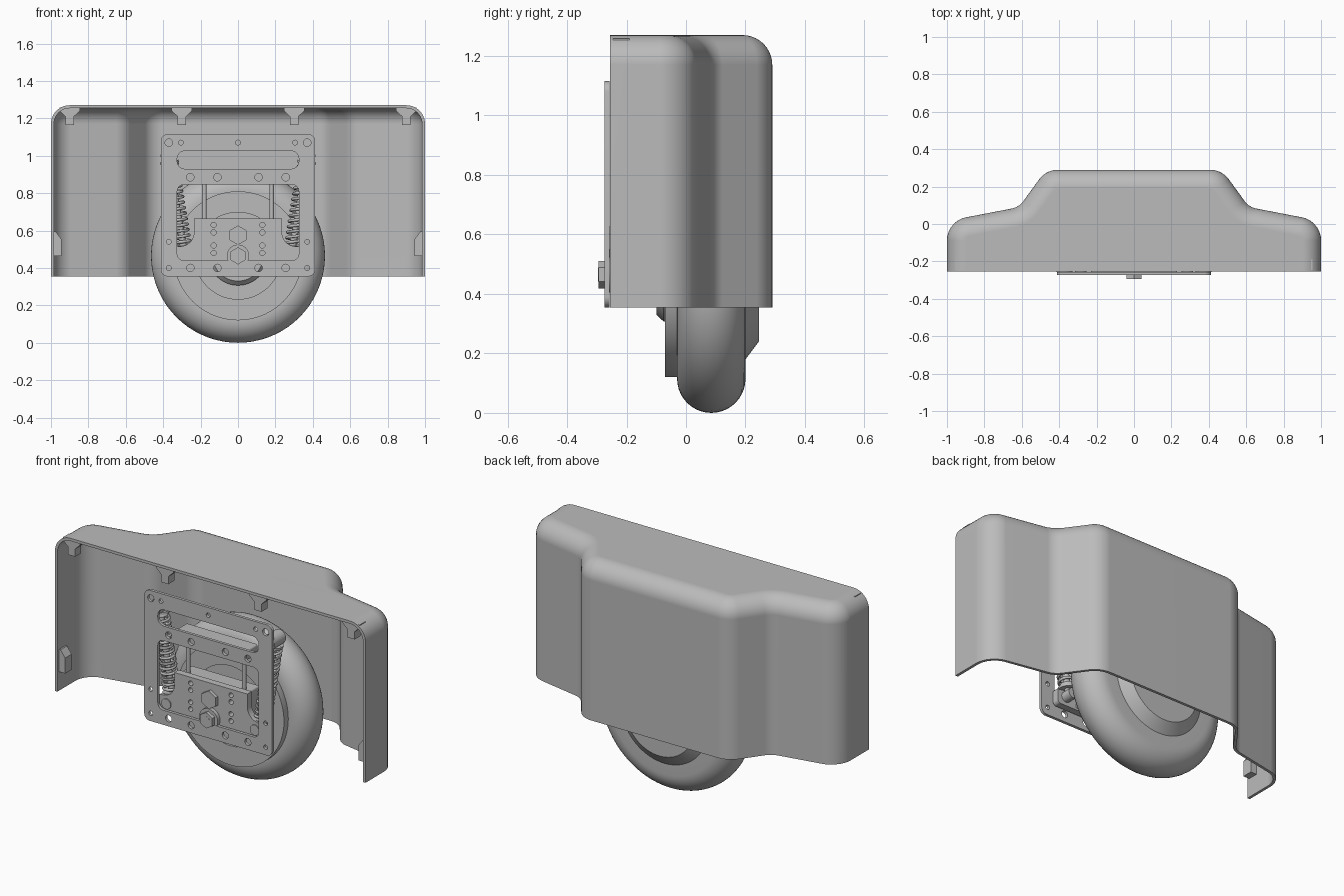
import bpy, bmesh
from math import pi, sin, cos, tan, radians
from mathutils import Vector, Matrix

cube = bpy.data.objects.get("Cube")
if cube:
    bpy.data.objects.remove(cube, do_unlink=True)

grey = bpy.data.materials.new("plain grey")
grey.use_nodes = True
grey.diffuse_color = (0.5, 0.5, 0.5, 1)
for node in grey.node_tree.nodes:
    if node.type == 'BSDF_PRINCIPLED':
        node.inputs["Base Color"].default_value = (0.5, 0.5, 0.5, 1)
        node.inputs["Roughness"].default_value = 0.6


def add_object(name, data):
    ob = bpy.data.objects.new(name, data)
    bpy.context.scene.collection.objects.link(ob)
    return ob


def finish(name, mesh, angle=32):
    """Clean a mesh, shade it and add it as a part."""
    bm = bmesh.new()
    bm.from_mesh(mesh)
    bmesh.ops.remove_doubles(bm, verts=bm.verts, dist=0.0001)
    bmesh.ops.recalc_face_normals(bm, faces=bm.faces)
    bm.to_mesh(mesh)
    bm.free()
    mesh.shade_smooth()
    mesh.set_sharp_from_angle(angle=radians(angle))
    mesh.materials.clear()
    mesh.materials.append(grey)
    return add_object(name, mesh)


def bake(source):
    """Evaluate a curve or modified object to a mesh and drop the source."""
    bpy.context.view_layer.update()
    deps = bpy.context.evaluated_depsgraph_get()
    mesh = bpy.data.meshes.new_from_object(source.evaluated_get(deps))
    bpy.data.objects.remove(source, do_unlink=True)
    return mesh


def fillet(pts, radii, n=7):
    """Round the corners of a 2D outline; radius 0 keeps a corner."""
    pts = [Vector(p) for p in pts]
    out = []
    for i, (p, r) in enumerate(zip(pts, radii)):
        if r <= 0:
            out.append(p)
            continue
        a = (pts[i - 1] - p).normalized()
        b = (pts[(i + 1) % len(pts)] - p).normalized()
        half = a.angle(b) / 2
        centre = p + (a + b).normalized() * r / sin(half)
        s, e = (p + v * r / tan(half) - centre for v in (a, b))
        out += [centre + s.lerp(e, k / n).normalized() * r for k in range(n + 1)]
    return out


def rounded(x, z0, z1, r):
    return fillet([(-x, z0), (x, z0), (x, z1), (-x, z1)], [r] * 4)


def circle(x, z, r, n=20):
    return [Vector((x + r * cos(2 * pi * k / n), z + r * sin(2 * pi * k / n))) for k in range(n)]


def panel(name, loops, y0, y1):
    """Extrude an x-z outline, with any further loops as holes, along y."""
    curve = bpy.data.curves.new(name, 'CURVE')
    curve.dimensions = '2D'
    curve.fill_mode = 'BOTH'
    curve.extrude = (y1 - y0) / 2
    for loop in loops:
        spline = curve.splines.new('POLY')
        spline.points.add(len(loop) - 1)
        for point, co in zip(spline.points, loop):
            point.co = (co[0], co[1], 0, 1)
        spline.use_cyclic_u = True
    mesh = bake(add_object(name + "_outline", curve))
    mesh.transform(Matrix.Translation((0, (y0 + y1) / 2, 0)) @ Matrix.Rotation(pi / 2, 4, 'X'))
    return finish(name, mesh)


def rod(name, p0, p1, r, sides=24):
    p0, p1 = Vector(p0), Vector(p1)
    bm = bmesh.new()
    bmesh.ops.create_cone(bm, cap_ends=True, segments=sides, radius1=r, radius2=r,
                          depth=(p1 - p0).length)
    turn = (p1 - p0).to_track_quat('Z', 'Y').to_matrix().to_4x4()
    bm.transform(Matrix.Translation((p0 + p1) / 2) @ turn)
    mesh = bpy.data.meshes.new(name)
    bm.to_mesh(mesh)
    bm.free()
    return finish(name, mesh)


def lathe(name, profile, z, steps=72):
    """Spin (radius, y) points about an axis along y."""
    bm = bmesh.new()
    vs = [bm.verts.new((r, y, z)) for r, y in profile]
    es = [bm.edges.new(pair) for pair in zip(vs, vs[1:])]
    bmesh.ops.spin(bm, geom=vs + es, cent=(0, 0, z), axis=(0, 1, 0), angle=2 * pi, steps=steps)
    mesh = bpy.data.meshes.new(name)
    bm.to_mesh(mesh)
    bm.free()
    return finish(name, mesh)


# Cover: stepped outline raised and rolled over into the flat top
FRONT, BASE, TOP, ROLL = -0.255, 0.355, 1.27, 0.1
side = [(1, FRONT), (1, 0.016), (0.615, 0.09), (0.47, 0.29)]
outline = [Vector(p) for p in side + [(-x, y) for x, y in reversed(side)]]


def cover_loop(d):
    lefts = [Vector((-(b - a).y, (b - a).x)).normalized() for a, b in zip(outline, outline[1:])]
    pts, radii = [], []
    for i, p in enumerate(outline):
        n1, n2 = lefts[max(i - 1, 0)], lefts[min(i, len(lefts) - 1)]
        pts.append(p + (n1 + n2) * d / (1 + n1.dot(n2)))
        bend = n1.x * n2.y - n1.y * n2.x
        radii.append(0 if abs(bend) < 0.001 else 0.125 - d if bend > 0 else 0.1 + d)
    return fillet(pts, radii)


levels = [(0, BASE)] + [(ROLL * (1 - cos(a)), TOP - ROLL + ROLL * sin(a))
                        for a in (k * pi / 20 for k in range(11))]
bm = bmesh.new()
rings = [[bm.verts.new((p.x, p.y, z)) for p in cover_loop(d)] for d, z in levels]
for low, high in zip(rings, rings[1:]):
    for k in range(len(low) - 1):
        bm.faces.new((low[k], low[k + 1], high[k + 1], high[k]))
bm.faces.new(rings[-1])
shell = bpy.data.meshes.new("cover")
bm.to_mesh(shell)
bm.free()
raw = add_object("cover_surface", shell)
solid = raw.modifiers.new("wall", 'SOLIDIFY')
solid.thickness = 0.016
solid.use_even_offset = True
cover = finish("cover", bake(raw))
cover.modifiers.new("even_shading", 'WEIGHTED_NORMAL').keep_sharp = True

# Cover clips along the top and at both sides
for i, x in enumerate((-0.9, -0.3, 0.3, 0.9)):
    half = [(0.055, 1.258), (0.055, 1.24), (0.023, 1.21), (0.023, 1.165)]
    panel(f"top_clip_{i + 1}", [[(x + u, z) for u, z in half] +
                                [(x - u, z) for u, z in reversed(half)]], -0.245, -0.19)
for s, word in ((1, "left"), (-1, "right")):
    panel(f"{word}_side_clip", [[(s * x, z) for x, z in (
        (0.99, 0.465), (0.945, 0.465), (0.945, 0.555), (0.975, 0.595), (0.99, 0.595))]],
        -0.24, -0.18)

# Mounting plate with slot, window and screw holes
holes = [circle(0, 1.07, 0.013)]
for s in (-1, 1):
    holes += [circle(s * x, z, 0.02) for x, z in (
        (0.37, 1.07), (0.255, 0.885), (0.11, 0.885), (0.255, 0.4), (0.11, 0.4))]
    holes += [circle(s * x, z, 0.013) for x, z in ((0.305, 1.07), (0.37, 0.54), (0.37, 0.4))]
panel("mounting_plate", [rounded(0.412, 0.355, 1.115, 0.035), rounded(0.325, 0.93, 1.025, 0.04),
                         rounded(0.325, 0.44, 0.845, 0.035)] + holes, -0.274, -0.257)

# Sliding carriage with side lugs and drilled face
half = [(0.34, 0.42), (0.34, 0.515), (0.235, 0.515), (0.235, 0.665)]
face = fillet(half + [(-x, z) for x, z in reversed(half)], [0.02, 0.02, 0.075, 0, 0, 0.075, 0.02, 0.02])
drilled = [circle(s * 0.13, z, 0.014) for s in (-1, 1) for z in (0.48, 0.52, 0.59, 0.63)]
panel("carriage_face", [face] + drilled, -0.25, -0.21)
panel("carriage_block", [rounded(0.22, 0.43, 0.66, 0.01)], -0.209, -0.12)

# Guide rods held by an upper cross bar
panel("cross_bar", [rounded(0.23, 0.855, 0.915, 0.01)], -0.256, -0.15)
for s, word in ((1, "left"), (-1, "right")):
    rod(f"{word}_guide_rod", (s * 0.18, -0.2, 0.6), (s * 0.18, -0.2, 0.9), 0.012)

    # Spring damper: pins, core, seats and coil
    low, high = Vector((s * 0.285, -0.19, 0.47)), Vector((s * 0.372, -0.19, 1.0))
    for end, p, r in (("lower", low, 0.03), ("upper", high, 0.042)):
        rod(f"{word}_{end}_pin", (p.x, -0.256, p.z), (p.x, -0.15, p.z), r)
    rod(f"{word}_damper_core", low, high, 0.018)
    for end, t in (("lower", 0.07), ("upper", 0.92)):
        rod(f"{word}_{end}_spring_seat", low.lerp(high, t), low.lerp(high, t + 0.025), 0.05)
    coil = bpy.data.curves.new("coil", 'CURVE')
    coil.dimensions = '3D'
    coil.bevel_depth = 0.008
    coil.bevel_resolution = 1
    spline = coil.splines.new('POLY')
    turns, per = 15, 18
    spline.points.add(turns * per)
    for k, point in enumerate(spline.points):
        a = 2 * pi * k / per
        p = low.lerp(high, 0.09 + 0.83 * k / (turns * per))
        point.co = (p.x + 0.042 * cos(a), p.y + 0.042 * sin(a), p.z, 1)
    finish(f"{word}_spring", bake(add_object("coil_path", coil)), 60)

# Axle and hexagonal fasteners
rod("axle", (0, -0.27, 0.465), (0, 0.1, 0.465), 0.035)
rod("upper_hex_nut", (0, -0.27, 0.575), (0, -0.24, 0.575), 0.052, 6)
rod("axle_washer", (0, -0.272, 0.465), (0, -0.245, 0.465), 0.06)
rod("axle_hex_nut", (0, -0.294, 0.465), (0, -0.265, 0.465), 0.046, 6)
rod("axle_tip", (0, -0.295, 0.465), (0, -0.28, 0.465), 0.024)

# Wheel: round tyre around a hub with a conical back
arc = [(0.35 + 0.115 * sin(a), 0.085 - 0.115 * cos(a)) for a in (k * pi / 20 for k in range(21))]
lathe("tyre", [(0.27, -0.03)] + arc + [(0.27, 0.2), (0.27, -0.03)], 0.465)
lathe("wheel_hub", [(0, -0.1), (0.135, -0.1), (0.158, -0.075), (0.158, -0.058), (0.232, -0.058),
                    (0.232, -0.07), (0.345, -0.07), (0.345, -0.02), (0.285, 0.19), (0.285, 0.2),
                    (0.225, 0.245), (0, 0.245)], 0.465)
